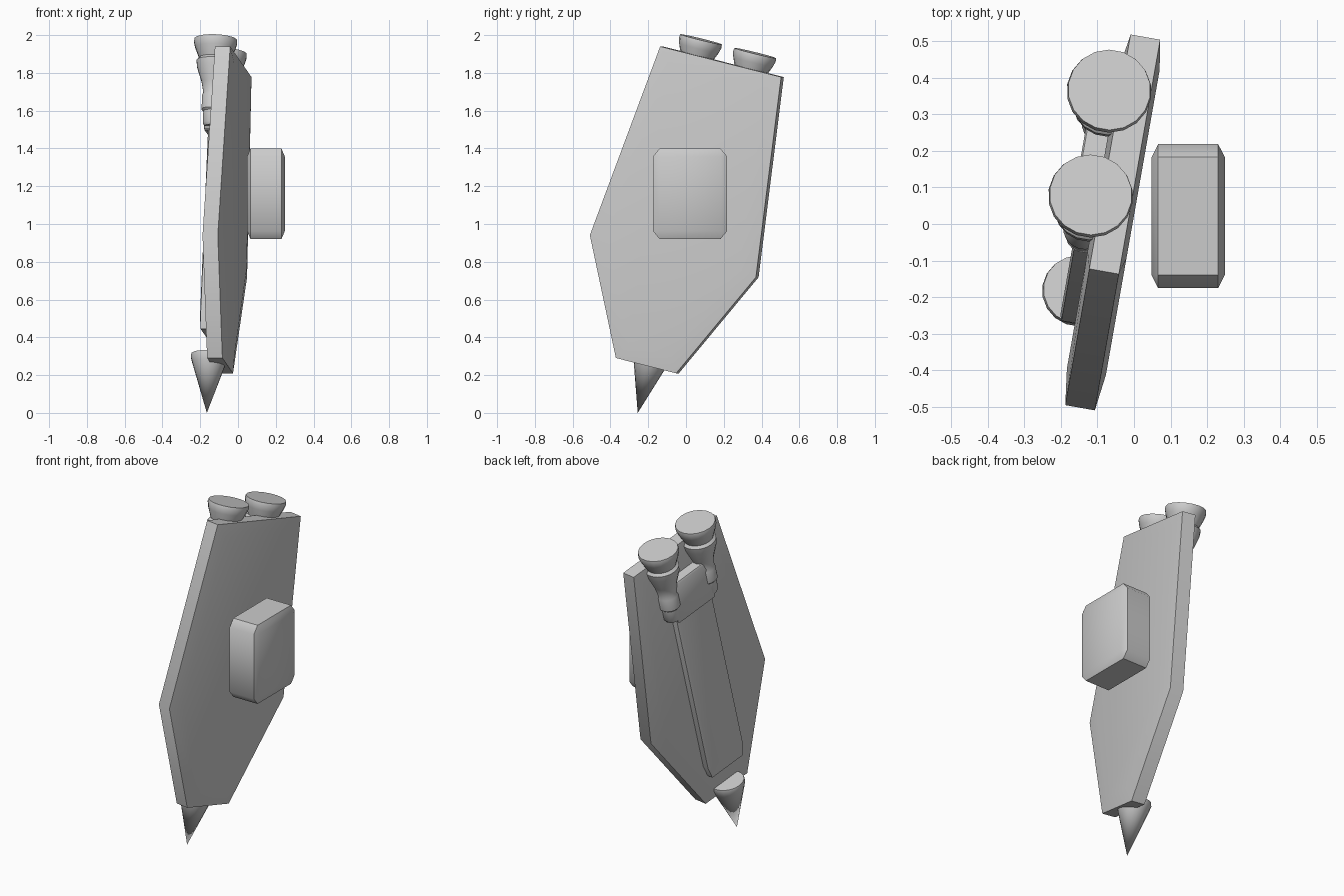
import bpy, bmesh
from math import radians, sin, cos, pi
from mathutils import Matrix, Vector

cube = bpy.data.objects.get("Cube")
if cube:
    bpy.data.objects.remove(cube)

grey = bpy.data.materials.new("plain_grey")
grey.use_nodes = True
COLOUR = (0.6, 0.6, 0.6, 1)
grey.diffuse_color = COLOUR
grey.node_tree.nodes["Principled BSDF"].inputs["Base Color"].default_value = COLOUR

# The pack leans backward and is turned a little; MID is its centre line
LEAN = Matrix.Rotation(radians(-10), 4, 'Z') @ Matrix.Rotation(radians(-14), 4, 'X')
MID = -0.272
INNER, OUTER = -0.017, -0.099


def finish(name, bm, frame=LEAN, angle=35):
    bmesh.ops.recalc_face_normals(bm, faces=bm.faces)
    bm.transform(frame)
    mesh = bpy.data.meshes.new(name)
    bm.to_mesh(mesh)
    bm.free()
    mesh.materials.append(grey)
    obj = bpy.data.objects.new(name, mesh)
    bpy.context.collection.objects.link(obj)
    bpy.ops.object.select_all(action='DESELECT')
    obj.select_set(True)
    bpy.context.view_layer.objects.active = obj
    bpy.ops.object.shade_smooth_by_angle(angle=radians(angle))
    return obj


def block(name, low, high, bevel, frame=LEAN, angle=35):
    """Box between two corners, its bevel a fraction of each side."""
    bm = bmesh.new()
    bmesh.ops.create_cube(bm, size=1)
    if bevel:
        bmesh.ops.bevel(bm, geom=bm.edges[:], offset=bevel, segments=1,
                        affect='EDGES', profile=0.5)
    low, high = Vector(low), Vector(high)
    size = high - low
    bm.transform(Matrix.Translation((low + high) / 2) @ Matrix.Diagonal((*size, 1)))
    return finish(name, bm, frame, angle)


def lathe(name, n, v, profile, sides=18):
    """Turned part around the leaning axis; profile is (radius, height)."""
    bm = bmesh.new()
    rings = [[bm.verts.new((n + r * cos(2 * pi * i / sides),
                            v + r * sin(2 * pi * i / sides), w))
              for i in range(sides)] for r, w in profile]
    for a, b in zip(rings, rings[1:]):
        for i in range(sides):
            j = (i + 1) % sides
            bm.faces.new((a[i], a[j], b[j], b[i]))
    bm.faces.new(rings[0])
    bm.faces.new(rings[-1])
    bmesh.ops.remove_doubles(bm, verts=bm.verts, dist=0.0005)
    return finish(name, bm)


# Six-sided shield plate with slightly raised middles on both faces
half = [(0.167, 0.19), (0.46, 0.787), (0.335, 1.848)]
outline = [(MID + v, w) for v, w in half] + [(MID - v, w) for v, w in reversed(half)]
bm = bmesh.new()
inner = [bm.verts.new((INNER, v, w)) for v, w in outline]
outer = [bm.verts.new((OUTER, v, w)) for v, w in outline]
caps = [bm.faces.new(inner), bm.faces.new(outer)]
for i in range(len(outline)):
    j = (i + 1) % len(outline)
    bm.faces.new((inner[i], inner[j], outer[j], outer[i]))
bmesh.ops.recalc_face_normals(bm, faces=bm.faces)
for cap in caps:
    bmesh.ops.inset_individual(bm, faces=[cap], thickness=0.1, depth=0.013)
finish("shield_plate", bm)

# Rounded block floating beside the plate
block("arm_mount", (0.048, -0.175, 0.92), (0.248, 0.218, 1.4), 0.09,
      Matrix.Identity(4), 50)

# Long raised strip and the crossbar over its top end
block("long_strip", (-0.155, MID - 0.14, 0.36), (-0.06, MID + 0.14, 1.6), 0.06)
block("crossbar", (-0.175, MID - 0.15, 1.44), (-0.06, MID + 0.15, 1.69), 0.04)

# Pair of flared nozzles on stepped pipes
nozzle = [(0.04, 1.46), (0.05, 1.475), (0.05, 1.54), (0.06, 1.55), (0.06, 1.625),
          (0.054, 1.64), (0.066, 1.70), (0.094, 1.78), (0.098, 1.815), (0.085, 1.83),
          (0.108, 1.885), (0.116, 1.915), (0.113, 1.933)]
for name, side in (("front_nozzle", -1), ("back_nozzle", 1)):
    lathe(name, -0.13, MID + side * 0.15, nozzle)

# Pointed spike at the foot
lathe("foot_spike", -0.118, MID,
      [(0, -0.068), (0.09, 0.205), (0.099, 0.235), (0.096, 0.252)])
